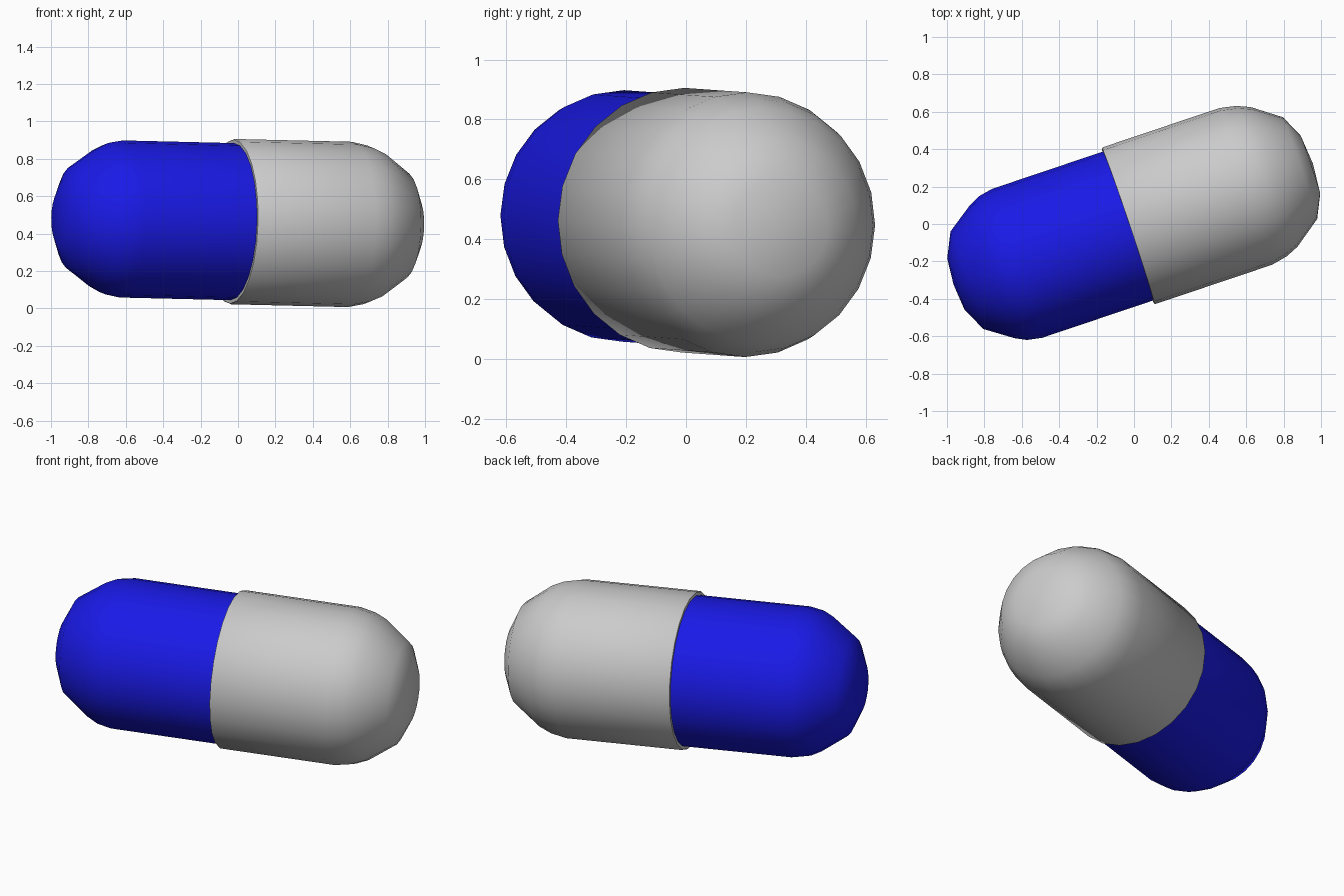
import bpy, bmesh, math

if "Cube" in bpy.data.objects:
    bpy.data.objects.remove(bpy.data.objects["Cube"])

SIDES = 24
TILT = (0, math.radians(1.3), math.radians(18.6))


def lathe(name, profile, colour=None):
    """Revolve (along-axis, radius) points around the capsule's long axis."""
    bm = bmesh.new()
    verts = [bm.verts.new((u, r, 0)) for u, r in profile]
    edges = [bm.edges.new(pair) for pair in zip(verts, verts[1:])]
    bmesh.ops.spin(bm, geom=verts + edges, cent=(0, 0, 0), axis=(1, 0, 0),
                   angle=math.tau, steps=SIDES, use_duplicate=False)
    bmesh.ops.remove_doubles(bm, verts=bm.verts, dist=0.0005)
    bmesh.ops.recalc_face_normals(bm, faces=bm.faces)
    mesh = bpy.data.meshes.new(name)
    bm.to_mesh(mesh)
    bm.free()
    obj = bpy.data.objects.new(name, mesh)
    bpy.context.collection.objects.link(obj)
    obj.location = (0, 0, 0.463)
    obj.rotation_euler = TILT
    if colour:
        mat = bpy.data.materials.new(name)
        mat.diffuse_color = colour
        mat.use_nodes = True
        mat.node_tree.nodes["Principled BSDF"].inputs["Base Color"].default_value = mat.diffuse_color
        mesh.materials.append(mat)
    bpy.ops.object.select_all(action='DESELECT')
    obj.select_set(True)
    bpy.context.view_layer.objects.active = obj
    bpy.ops.object.shade_smooth_by_angle(angle=math.radians(40))
    return obj


# Blue body half, tucked slightly inside the cap
lathe("capsule_body", [(-1.018, 0), (-1.005, 0.145), (-0.943, 0.275), (-0.80, 0.375),
                       (-0.74, 0.405), (-0.66, 0.42), (0.0, 0.42)],
      (0.01, 0.01, 0.8, 1))

# Grey cap half with a thin lip that overlaps the body
lathe("capsule_cap", [(0.0, 0.418), (-0.034, 0.418), (-0.034, 0.438), (-0.028, 0.442),
                      (0.63, 0.442), (0.72, 0.424), (0.79, 0.394), (0.937, 0.287),
                      (0.995, 0.165), (1.01, 0)])
